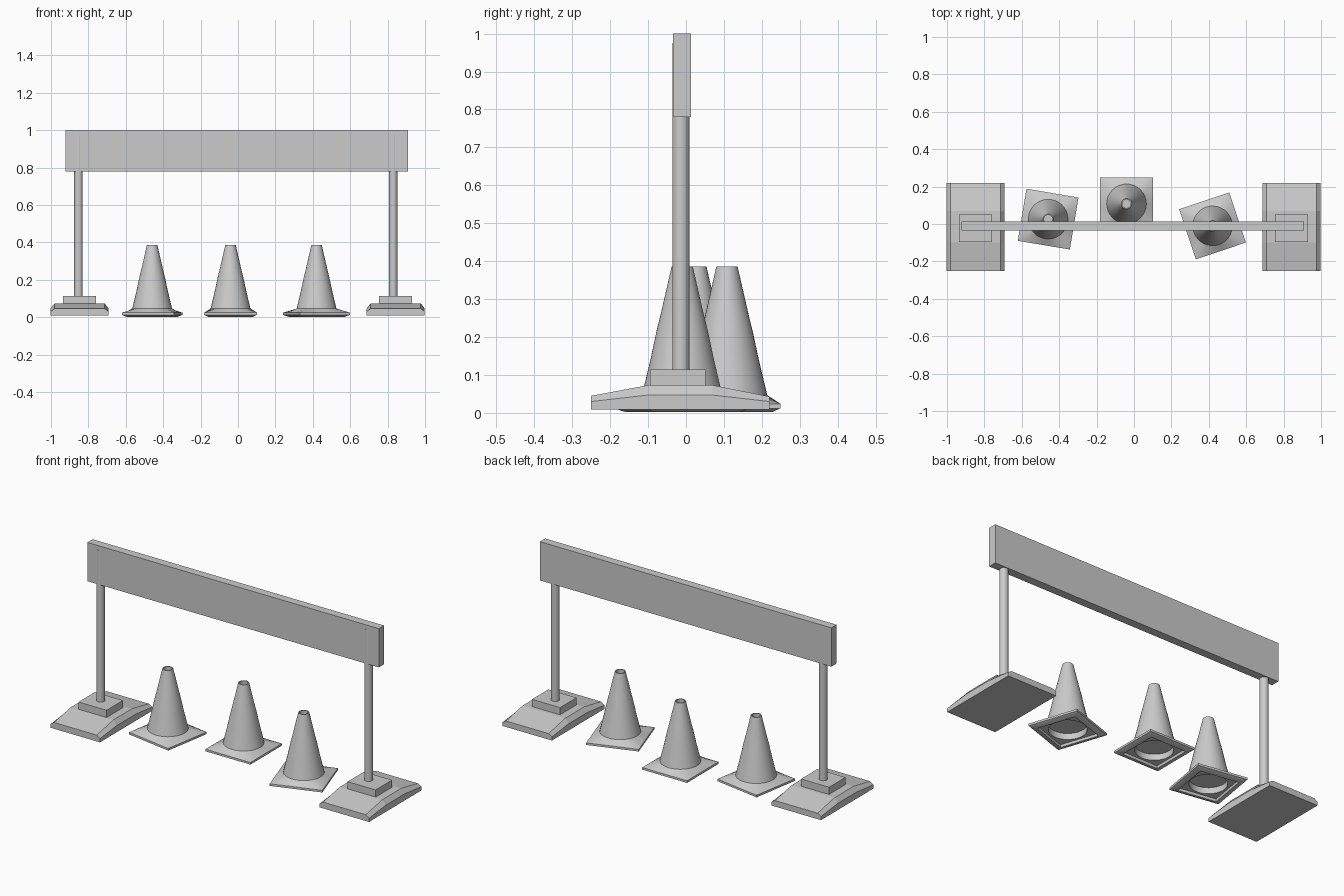
import bpy, bmesh
from math import cos, sin, pi, radians

if "Cube" in bpy.data.objects:
    bpy.data.objects.remove(bpy.data.objects["Cube"])


def make_object(name, bm, smooth=False):
    bmesh.ops.recalc_face_normals(bm, faces=bm.faces)
    mesh = bpy.data.meshes.new(name)
    bm.to_mesh(mesh)
    bm.free()
    obj = bpy.data.objects.new(name, mesh)
    bpy.context.collection.objects.link(obj)
    if smooth:
        bpy.ops.object.select_all(action='DESELECT')
        obj.select_set(True)
        bpy.context.view_layer.objects.active = obj
        bpy.ops.object.shade_smooth_by_angle(angle=radians(25))
    return obj


def loft(name, rings, smooth=False):
    """Skin a list of equal-length point rings and cap both ends."""
    bm = bmesh.new()
    loops = [[bm.verts.new(p) for p in ring] for ring in rings]
    n = len(loops[0])
    for a, b in zip(loops, loops[1:]):
        for i in range(n):
            j = (i + 1) % n
            bm.faces.new((a[i], a[j], b[j], b[i]))
    bm.faces.new(loops[0][::-1])
    bm.faces.new(loops[-1])
    return make_object(name, bm, smooth)


def box(name, x0, x1, y0, y1, z0, z1):
    return loft(name, [[(x0, y0, z), (x1, y0, z), (x1, y1, z), (x0, y1, z)]
                       for z in (z0, z1)])


def ring(r, z, square=False, n=32):
    """Circle of radius r, or the same rays cast onto a square of half-side r."""
    pts = []
    for i in range(n):
        c, s = cos(2 * pi * i / n), sin(2 * pi * i / n)
        k = r / max(abs(c), abs(s)) if square else r
        pts.append((k * c, k * s, z))
    return pts


# Weighted feet: side profile (y, shoulder z, top z) with bevelled long edges
FOOT = [(-0.25, 0.030, 0.045), (-0.10, 0.047, 0.073),
        (0.07, 0.047, 0.073), (0.22, 0.030, 0.043)]


def support(side, foot_x, post_x):
    w, t, z0 = 0.155, 0.134, 0.009
    loft(side + "_foot",
         [[(foot_x + dx, y, z) for dx, z in
           ((-w, z0), (w, z0), (w, shoulder), (t, top), (-t, top), (-w, shoulder))]
          for y, shoulder, top in FOOT])
    box(side + "_socket", foot_x - 0.088, foot_x + 0.088, -0.095, 0.052, 0.06, 0.114)
    post = loft(side + "_post", [ring(0.0225, 0.10), ring(0.0225, 0.975)], True)
    post.location = (post_x, -0.0135, 0)


support("left", -0.847, -0.853)
support("right", 0.843, 0.83)

# Cross board
box("barrier_board", -0.922, 0.908, -0.034, 0.013, 0.78, 1.0)

# Traffic cones: (size, z, square?) from underside recess to top hole
CONE = [(0.096, 0.050, False), (0.096, 0.016, False),
        (0.108, 0.016, True), (0.110, 0.002, True),
        (0.119, 0.002, True), (0.141, 0.012, True), (0.141, 0.024, True),
        (0.106, 0.047, False), (0.102, 0.065, False), (0.084, 0.14, False),
        (0.068, 0.215, False), (0.058, 0.255, False), (0.028, 0.386, False),
        (0.022, 0.386, False), (0.022, 0.365, False)]

for label, x, y, angle in (("left", -0.459, 0.026, -9.5),
                           ("middle", -0.04, 0.108, 0),
                           ("right", 0.42, -0.01, 18.5)):
    cone = loft(label + "_cone", [ring(*level) for level in CONE], True)
    cone.location = (x, y, 0)
    cone.rotation_euler.z = radians(angle)
